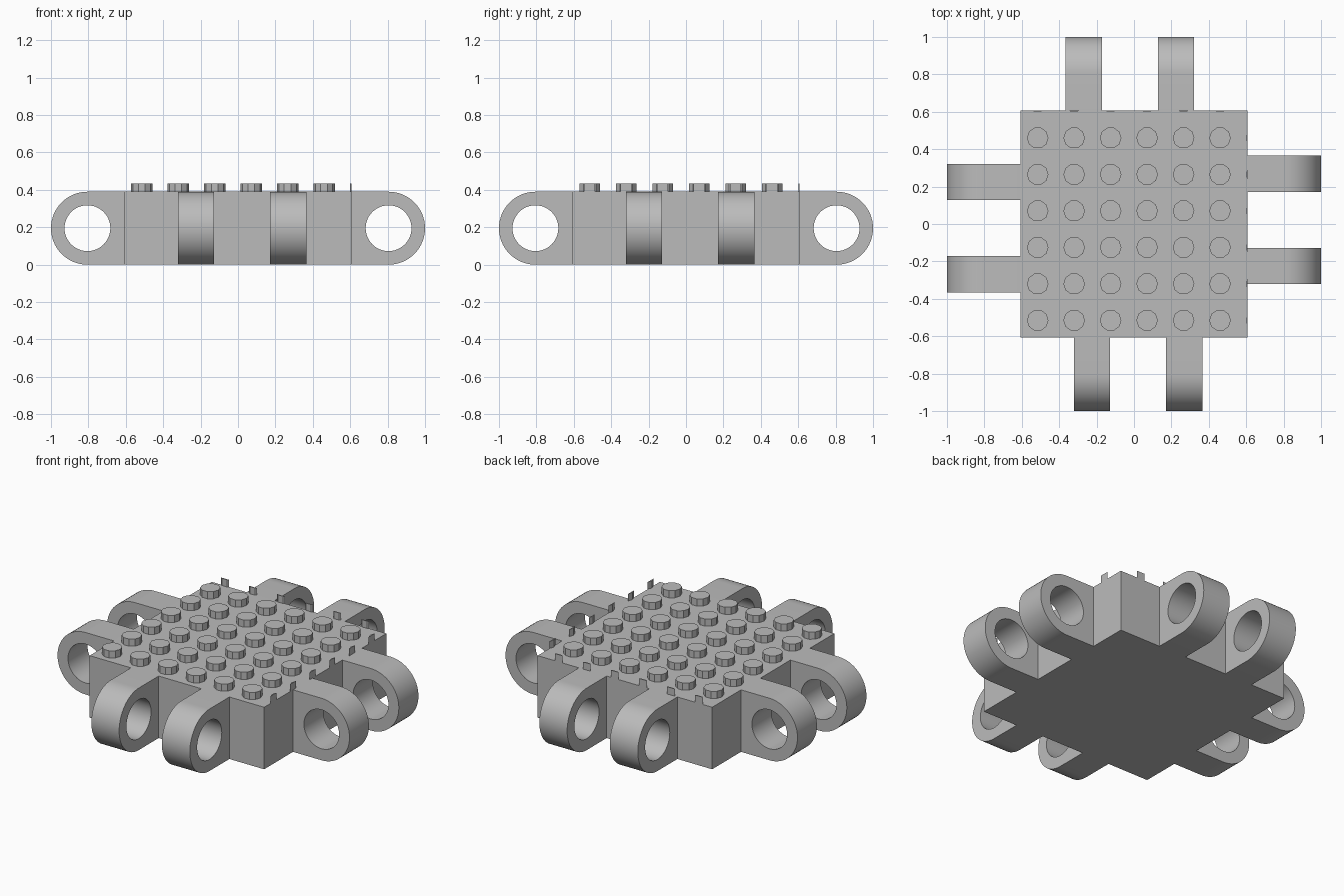
import bpy, bmesh
from math import pi, sin, cos, radians
from mathutils import Matrix, Vector

cube = bpy.data.objects.get("Cube")
if cube:
    bpy.data.objects.remove(cube, do_unlink=True)

HALF = 0.607      # half width of the block
HEIGHT = 0.39
MID = HEIGHT / 2
STUD_R = 0.0575
STUD_H = 0.045
PITCH = 0.195
FIRST = -0.515    # first stud centre

grey = bpy.data.materials.new("plain grey")
grey.use_nodes = True
colour = (0.5, 0.5, 0.5, 1)
grey.diffuse_color = colour
grey.node_tree.nodes["Principled BSDF"].inputs["Base Color"].default_value = colour


def make_object(name, bm, smooth=False):
    bmesh.ops.recalc_face_normals(bm, faces=bm.faces[:])
    mesh = bpy.data.meshes.new(name)
    bm.to_mesh(mesh)
    bm.free()
    mesh.materials.append(grey)
    obj = bpy.data.objects.new(name, mesh)
    bpy.context.collection.objects.link(obj)
    if smooth:
        bpy.ops.object.select_all(action="DESELECT")
        obj.select_set(True)
        bpy.context.view_layer.objects.active = obj
        bpy.ops.object.shade_smooth_by_angle(angle=radians(30))
    return obj


def add_stud(bm, x, y):
    place = Matrix.Translation((x, y, HEIGHT + STUD_H / 2))
    # turned so that a corner points along x
    turn = Matrix.Rotation(pi / 2, 4, "Z")
    bmesh.ops.create_cone(bm, cap_ends=True, segments=10, radius1=STUD_R,
                          radius2=STUD_R, depth=STUD_H, matrix=place @ turn)


# Square block
bm = bmesh.new()
bmesh.ops.create_cube(bm, size=1, matrix=Matrix.Translation((0, 0, MID))
                      @ Matrix.Diagonal((2 * HALF, 2 * HALF, HEIGHT, 1)))
make_object("block", bm)

# Grid of studs on top
centres = [FIRST + i * PITCH for i in range(6)]
bm = bmesh.new()
for x in centres:
    for y in centres:
        add_stud(bm, x, y)
make_object("studs", bm)

# Extra row on two edges, trimmed flush with the block sides
edge = FIRST + 6 * PITCH
for name, normal in (("right_edge_studs", Vector((1, 0, 0))),
                     ("back_edge_studs", Vector((0, 1, 0)))):
    bm = bmesh.new()
    for c in centres:
        add_stud(bm, edge if normal.x else c, c if normal.x else edge)
    bmesh.ops.bisect_plane(bm, geom=bm.verts[:] + bm.edges[:] + bm.faces[:],
                           plane_co=normal * HALF, plane_no=normal, clear_outer=True)
    bmesh.ops.holes_fill(bm, edges=[e for e in bm.edges if e.is_boundary], sides=0)
    make_object(name, bm)


def make_arm(name, low, high, turn):
    """Round-ended lug with a pin hole, reaching towards -y before turning."""
    bm = bmesh.new()
    reach = 1 - MID
    steps = 32
    outline = [(HALF, HEIGHT)]
    outline += [(reach + MID * cos(a), MID + MID * sin(a))
                for a in (pi / 2 - pi * i / steps for i in range(steps + 1))]
    outline += [(HALF, 0)]
    hole = [(reach + 0.1225 * cos(a), MID + 0.1225 * sin(a))
            for a in (2 * pi * i / 48 for i in range(48))]
    edges = []
    for loop in (outline, hole):
        verts = [bm.verts.new((low, -d, z)) for d, z in loop]
        edges += [bm.edges.new((v, verts[i - 1])) for i, v in enumerate(verts)]
    bmesh.ops.triangle_fill(bm, edges=edges, use_beauty=True, normal=(1, 0, 0))
    out = bmesh.ops.extrude_face_region(bm, geom=bm.faces[:], use_keep_orig=True)
    bmesh.ops.translate(bm, vec=(high - low, 0, 0),
                        verts=[v for v in out["geom"] if isinstance(v, bmesh.types.BMVert)])
    bmesh.ops.transform(bm, matrix=Matrix.Rotation(turn, 4, "Z"), verts=bm.verts[:])
    make_object(name, bm, smooth=True)


# Two offset arms on each side, repeated by quarter turns
for i, side in enumerate(("front", "left", "back", "right")):
    make_arm(side + "_arm_a", -0.32, -0.127, i * pi / 2)
    make_arm(side + "_arm_b", 0.17, 0.365, i * pi / 2)
